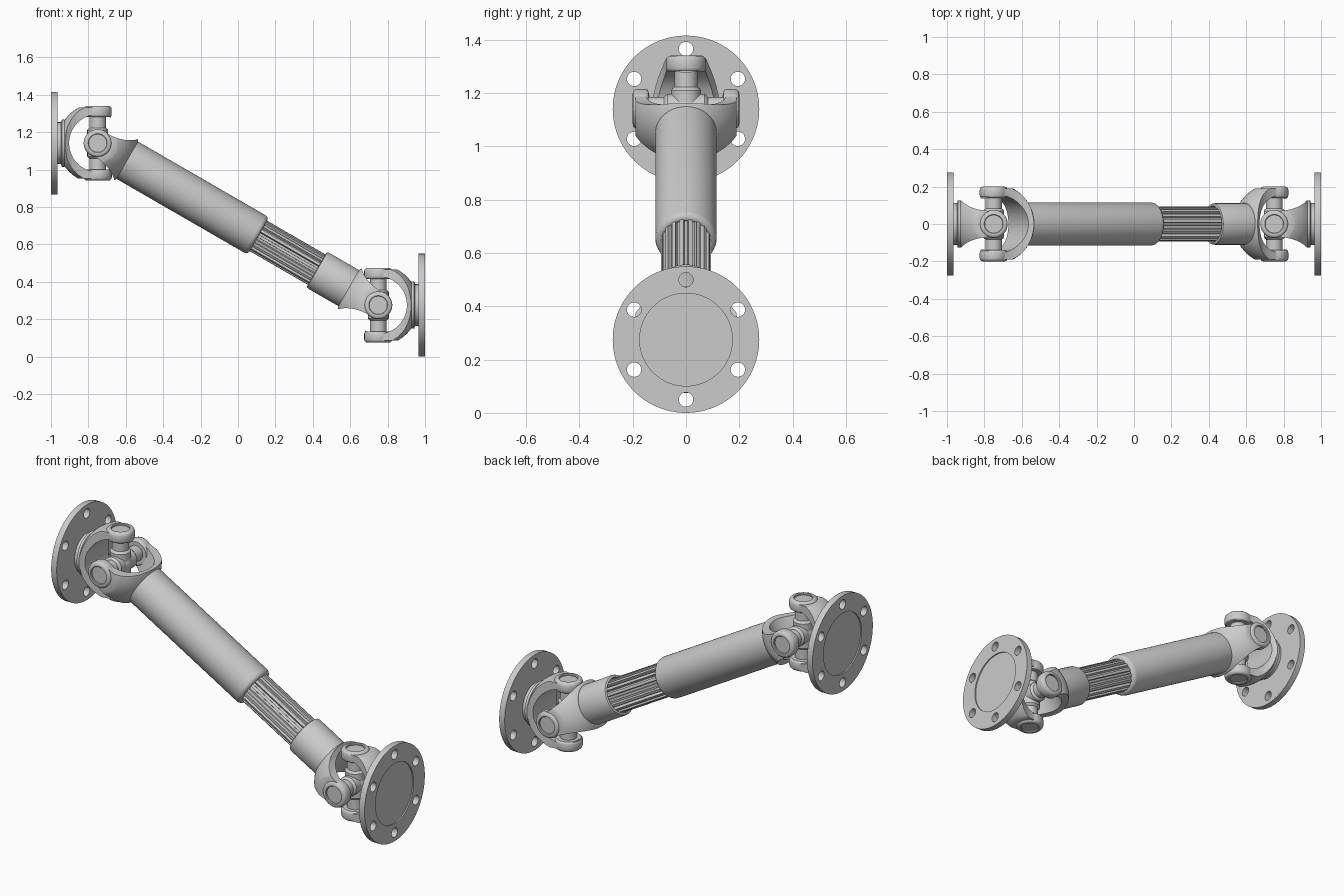
import bpy, bmesh
from math import sin, cos, pi, radians, sqrt
from mathutils import Matrix, Vector

if "Cube" in bpy.data.objects:
    bpy.data.objects.remove(bpy.data.objects["Cube"])

TILT = radians(30)
LEN = 1.5 / cos(TILT)
LEFT, RIGHT = Vector((-0.75, 0, 0.275 + LEN * sin(TILT))), Vector((0.75, 0, 0.275))
UP, DOWN, BACK, FRONT = (Matrix.Rotation(-pi / 2, 4, 'Y'), Matrix.Rotation(pi / 2, 4, 'Y'),
                         Matrix.Rotation(pi / 2, 4, 'Z'), Matrix.Rotation(-pi / 2, 4, 'Z'))


def lathe(bm, profile, turn=Matrix(), steps=64):
    """Revolve (x, radius) points around the x axis, then turn the result."""
    part = bmesh.new()
    vs = [part.verts.new((x, 0, r)) for x, r in profile]
    es = [part.edges.new(p) for p in zip(vs, vs[1:])]
    bmesh.ops.spin(part, geom=vs + es, cent=(0, 0, 0), axis=(1, 0, 0), angle=2 * pi, steps=steps)
    bmesh.ops.remove_doubles(part, verts=part.verts, dist=1e-5)
    merge(bm, part, turn)


def prism(bm, points, along):
    part = bmesh.new()
    face = part.faces.new([part.verts.new(p) for p in points])
    ext = bmesh.ops.extrude_face_region(part, geom=[face])
    bmesh.ops.translate(part, vec=along,
                        verts=[g for g in ext['geom'] if isinstance(g, bmesh.types.BMVert)])
    merge(bm, part)


def merge(bm, part, turn=Matrix()):
    part.transform(turn)
    bmesh.ops.recalc_face_normals(part, faces=part.faces)
    me = bpy.data.meshes.new("part")
    part.to_mesh(me)
    part.free()
    bm.from_mesh(me)
    bpy.data.meshes.remove(me)


def make(name, bm, matrix=Matrix()):
    me = bpy.data.meshes.new(name)
    bm.to_mesh(me)
    bm.free()
    ob = bpy.data.objects.new(name, me)
    bpy.context.collection.objects.link(ob)
    ob.matrix_world = matrix
    return ob


def activate(ob):
    bpy.ops.object.select_all(action='DESELECT')
    ob.select_set(True)
    bpy.context.view_layer.objects.active = ob


def boolean(ob, other, operation):
    activate(ob)
    mod = ob.modifiers.new("cut", 'BOOLEAN')
    mod.object, mod.operation, mod.solver = other, operation, 'EXACT'
    bpy.ops.object.modifier_apply(modifier=mod.name)
    bpy.data.objects.remove(other)


def smooth(ob, angle=32):
    activate(ob)
    bpy.ops.object.shade_smooth_by_angle(angle=radians(angle))


def yoke(name, matrix):
    """Fork with its base towards +x and its ears on +z and -z."""
    R = 0.216
    bm = bmesh.new()
    lathe(bm, [(R * cos(pi * i / 40), R * sin(pi * i / 40) if 0 < i < 40 else 0)
               for i in range(41)], steps=80)
    body = make(name, bm)
    # flared outline of the arms, seen along the pin
    flare = [(0, .07), (.03, .07), (.06, .073), (.09, .079), (.115, .087), (.14, .099),
             (.16, .112), (.175, .126), (.182, .135)]
    tip = [(-.07 * sin(a), -.07 * cos(a)) for a in [pi * i / 20 for i in range(1, 20)]]
    outline = flare[::-1] + [(x, -y) for x, y in tip] + [(x, -y) for x, y in flare]
    bm = bmesh.new()
    prism(bm, [(x, y, -.19) for x, y in outline], (0, 0, .38))
    boolean(body, make("cutter", bm), 'INTERSECT')
    # round opening between the arms
    bm = bmesh.new()
    lathe(bm, [(-.3, 0), (-.3, .153), (.3, .153), (.3, 0)], BACK, 80)
    boolean(body, make("cutter", bm), 'DIFFERENCE')
    # bearing bosses with a recessed face
    bm = bmesh.new()
    for turn in (UP, DOWN):
        lathe(bm, [(.14, 0), (.14, .066), (.146, .073), (.152, .075), (.183, .075), (.192, .072),
                   (.198, .066), (.2, .058), (.2, .051), (.196, .048), (.182, .048), (.182, 0)], turn)
    boolean(body, make("cutter", bm), 'UNION')
    body.matrix_world = matrix
    smooth(body)
    # open retaining rings in the recesses
    bm = bmesh.new()
    for turn in (UP, DOWN):
        part = bmesh.new()
        f = part.faces.new([part.verts.new((x, 0, r)) for x, r in
                            ((.18, .039), (.18, .049), (.188, .049), (.188, .039))])
        bmesh.ops.spin(part, geom=[f] + f.edges[:] + f.verts[:], cent=(0, 0, 0),
                       axis=(1, 0, 0), angle=radians(310), steps=40)
        for a in (0, radians(310)):
            bmesh.ops.create_cube(part, size=1, matrix=Matrix.Rotation(a, 4, 'X')
                                  @ Matrix.Translation((.184, 0, .036)) @ Matrix.Diagonal((.008, .01, .016, 1)))
        merge(bm, part, turn)
    smooth(make(name + "_retaining_rings", bm, matrix))


def joint(side, centre, flip):
    at = Matrix.Translation(centre)
    out = at @ Matrix.Rotation(flip, 4, 'Y')
    inward = at @ Matrix.Rotation(flip + pi + TILT, 4, 'Y')
    yoke(side + "_flange_yoke", out)
    yoke(side + "_shaft_yoke", inward @ Matrix.Rotation(pi / 2, 4, 'X'))

    # cross with four trunnions
    bm = bmesh.new()
    lathe(bm, [(.062 * cos(pi * i / 16), .062 * sin(pi * i / 16) if 0 < i < 16 else 0)
               for i in range(17)])
    for turn in (UP, DOWN, BACK, FRONT):
        lathe(bm, [(0, 0), (0, .056), (.07, .056), (.078, .05), (.082, .044), (.16, .044), (.16, 0)],
              turn, 48)
    smooth(make(side + "_cross", bm, at))

    # bolt flange with recessed face and six holes
    bm = bmesh.new()
    lathe(bm, [(.215, 0), (.215, .275), (.25, .275), (.25, .174), (.243, .174), (.243, 0)], steps=96)
    flange = make(side + "_flange", bm)
    bm = bmesh.new()
    for i in range(6):
        a = radians(30 + 60 * i)
        lathe(bm, [(.1, 0), (.1, .027), (.3, .027), (.3, 0)],
              Matrix.Translation((0, .225 * cos(a), .225 * sin(a))), 32)
    boolean(flange, make("cutter", bm), 'DIFFERENCE')
    flange.matrix_world = out
    smooth(flange)

    # stepped hub between flange and yoke
    bm = bmesh.new()
    lathe(bm, [(.17, 0), (.17, .115), (.178, .126), (.192, .126), (.196, .112), (.22, .112), (.22, 0)])
    smooth(make(side + "_flange_hub", bm, out))


joint("left", LEFT, pi)
joint("right", RIGHT, 0)

# sliding shaft, measured from the left joint along the tilted axis
shaft = Matrix.Translation(LEFT) @ Matrix.Rotation(TILT, 4, 'Y')
bm = bmesh.new()
lathe(bm, [(.168, 0), (.168, .115), (.97, .115), (.981, .112), (.988, .106), (.992, .098),
           (.992, .09), (.975, .09), (.975, 0)], steps=80)
smooth(make("main_tube", bm, shaft))

bm = bmesh.new()
end = LEN - .168
lathe(bm, [(1.38, 0), (1.38, .094), (1.352, .097), (1.352, .102), (1.355, .108), (1.363, .111),
           (end, .111), (end, 0)], steps=80)
smooth(make("sliding_sleeve", bm, shaft))

# splined section
TEETH = 18
bm = bmesh.new()
ring = []
for i in range(TEETH):
    for f, r in ((-.30, .077), (-.23, .094), (.23, .094), (.30, .077)):
        a = 2 * pi * (i + f) / TEETH
        ring.append((.9, r * cos(a), r * sin(a)))
prism(bm, ring, (.55, 0, 0))
smooth(make("splined_shaft", bm, shaft), 15)
